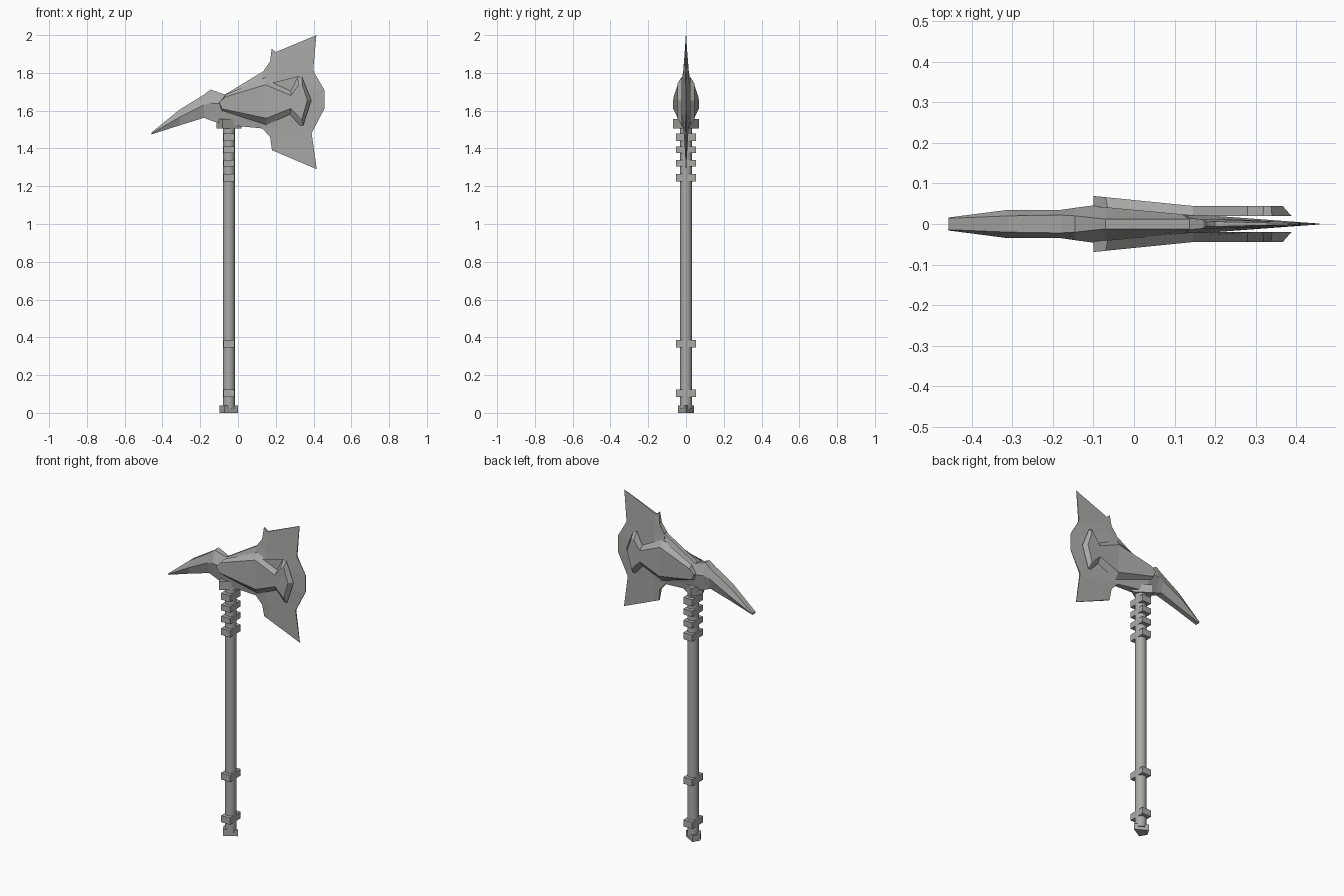
import bpy
import bmesh
import math
from mathutils import Vector

cube = bpy.data.objects.get("Cube")
if cube:
    bpy.data.objects.remove(cube, do_unlink=True)

steel = bpy.data.materials.new("grey_steel")
steel.use_nodes = True
colour = (0.4, 0.4, 0.39, 1)
steel.diffuse_color = colour
steel.node_tree.nodes["Principled BSDF"].inputs["Base Color"].default_value = colour

SHAFT_X = -0.048


def finish(name, bm):
    bmesh.ops.recalc_face_normals(bm, faces=bm.faces)
    mesh = bpy.data.meshes.new(name)
    bm.to_mesh(mesh)
    bm.free()
    mesh.materials.append(steel)
    obj = bpy.data.objects.new(name, mesh)
    bpy.context.collection.objects.link(obj)
    return obj


def loft(name, rings, end_caps=None):
    """Skin a list of equal closed rings; end_caps splits the last ring's cap."""
    bm = bmesh.new()
    loops = [[bm.verts.new(p) for p in ring] for ring in rings]
    n = len(loops[0])
    for a, b in zip(loops, loops[1:]):
        for i in range(n):
            j = (i + 1) % n
            bm.faces.new((a[i], a[j], b[j], b[i]))
    caps = [bm.faces.new(loops[0])]
    for cap in end_caps or [range(n)]:
        caps.append(bm.faces.new([loops[-1][i] for i in cap]))
    bmesh.ops.triangulate(bm, faces=caps)
    return finish(name, bm)


def prism(name, sides, radius, low, high, y_scale=1.0):
    bm = bmesh.new()
    bmesh.ops.create_cone(bm, cap_ends=True, segments=sides, radius1=radius,
                          radius2=radius, depth=high - low)
    # put a corner on the x axis
    for v in bm.verts:
        ang = math.atan2(v.co.y, v.co.x)
        step = math.tau / sides
        ang = round(ang / step) * step
        v.co = Vector((SHAFT_X + radius * math.cos(ang),
                       radius * math.sin(ang) * y_scale,
                       v.co.z + (low + high) / 2))
    return finish(name, bm)


# Shaft
shaft = prism("shaft", 16, 0.032, 0.02, 1.56)
for poly in shaft.data.polygons:
    poly.use_smooth = abs(poly.normal.z) < 0.5

# Hexagonal collars
for i, (low, high) in enumerate([(0.085, 0.125), (0.345, 0.385), (1.225, 1.265),
                                 (1.305, 1.34), (1.375, 1.41), (1.44, 1.48)]):
    prism(f"collar_{i + 1}", 6, 0.06, low, high)
prism("pommel", 6, 0.049, 0, 0.038)
prism("head_collar", 6, 0.066, 1.505, 1.555, 1.19)

# Rear spike and head core: x, top, middle, bottom heights, then half widths
core = [(-0.457, 1.485, 1.48, 1.475, 0.014, 0.016, 0.014),
        (-0.31, 1.605, 1.565, 1.522, 0.02, 0.035, 0.015),
        (-0.18, 1.685, 1.63, 1.562, 0.022, 0.035, 0.02),
        (-0.145, 1.712, 1.64, 1.548, 0.02, 0.04, 0.02),
        (-0.07, 1.685, 1.635, 1.525, 0.012, 0.05, 0.03),
        (0.14, 1.812, 1.65, 1.505, 0.012, 0.04, 0.012),
        (0.22, 1.76, 1.65, 1.54, 0.008, 0.014, 0.008)]
loft("spike_and_core",
     [[(x, t, zt), (x, m, zm), (x, b, zb), (x, -b, zb), (x, -m, zm), (x, -t, zt)]
      for x, zt, zm, zb, t, m, b in core])

# Blade rows from top to bottom: inner edge, shoulder, cutting edge as x, y, z
rows = [[(0.178, 0.005, 1.928), (0.2, 0.006, 1.91), (0.415, 0.001, 2.0)],
        [(0.17, 0.011, 1.86), (0.21, 0.011, 1.85), (0.398, 0.004, 1.815)],
        [(0.138, 0.014, 1.815), (0.2, 0.014, 1.8), (0.41, 0.003, 1.79)],
        [(0.12, 0.025, 1.74), (0.2, 0.02, 1.72), (0.457, 0.001, 1.71)],
        [(0.12, 0.025, 1.57), (0.2, 0.02, 1.59), (0.457, 0.001, 1.61)],
        [(0.13, 0.014, 1.505), (0.2, 0.014, 1.51), (0.405, 0.003, 1.51)],
        [(0.17, 0.011, 1.46), (0.21, 0.011, 1.465), (0.39, 0.004, 1.48)],
        [(0.18, 0.005, 1.39), (0.21, 0.005, 1.378), (0.417, 0.001, 1.29)]]
loft("blade", [row + [(x, -y, z) for x, y, z in reversed(row)] for row in rows])

# Raised cheek plates ending in a crescent, as x, z outlines
outer = [(-0.1, 1.64), (-0.065, 1.685), (0.145, 1.775), (0.28, 1.705),
         (0.318, 1.782), (0.34, 1.775), (0.388, 1.655), (0.345, 1.52),
         (0.33, 1.52), (0.275, 1.58), (0.15, 1.525), (-0.085, 1.6)]
inner = [(-0.1, 1.645), (-0.07, 1.672), (0.145, 1.737), (0.28, 1.68),
         (0.32, 1.735), (0.338, 1.745), (0.367, 1.655), (0.338, 1.555),
         (0.322, 1.57), (0.28, 1.612), (0.15, 1.56), (-0.085, 1.61)]


def slope(x, start, end):
    return start + (end - start) * min(1, max(0, (x + 0.1) / 0.25))


for side, label in ((-1, "front"), (1, "back")):
    loft(f"{label}_cheek",
         [[(x, side * slope(x, 0.043, 0.02), z) for x, z in outer],
          [(x, side * slope(x, 0.069, 0.044), z) for x, z in inner]],
         [(0, 1, 2, 10, 11), (2, 3, 9, 10), range(3, 10)])
